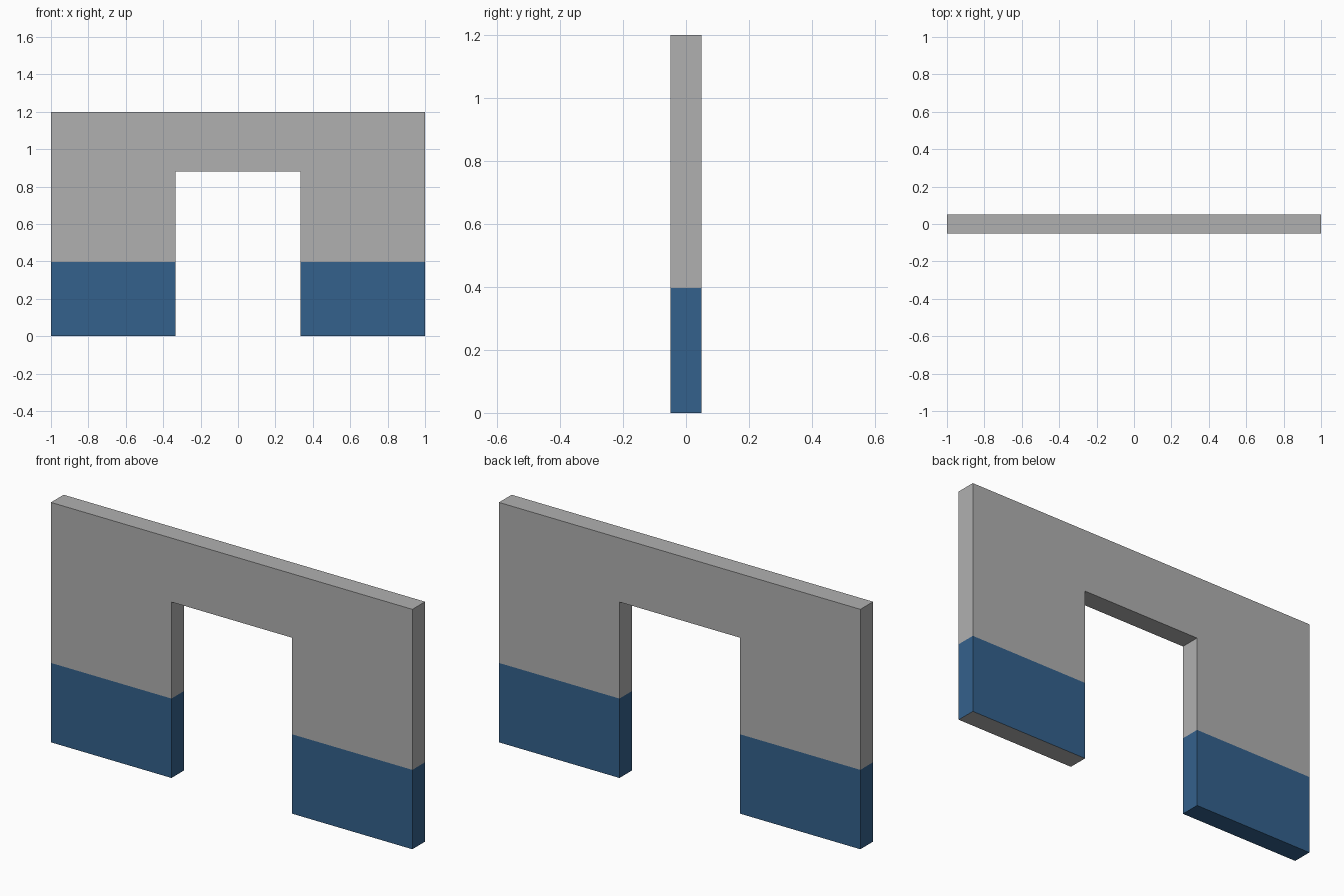
import bpy, bmesh
from mathutils import Vector

if "Cube" in bpy.data.objects:
    bpy.data.objects.remove(bpy.data.objects["Cube"])

HALF_W, HALF_T, HEIGHT = 1.0, 0.05, 1.2
DOOR_HALF, DOOR_H, PAINT_H = 0.333, 0.88, 0.397


def material(name, rgb):
    m = bpy.data.materials.new(name)
    m.diffuse_color = (*rgb, 1.0)
    m.use_nodes = True
    m.node_tree.nodes["Principled BSDF"].inputs["Base Color"].default_value = m.diffuse_color
    return m


# Wall outline with a doorway, mirrored from its right half
half = [(DOOR_HALF, DOOR_H), (DOOR_HALF, 0), (HALF_W, 0), (HALF_W, HEIGHT)]
outline = half + [(-x, z) for x, z in reversed(half)]

bm = bmesh.new()
face = bm.faces.new([bm.verts.new((x, -HALF_T, z)) for x, z in outline])
ext = bmesh.ops.extrude_face_region(bm, geom=[face])
bmesh.ops.translate(bm, vec=(0, 2 * HALF_T, 0),
                    verts=[v for v in ext["geom"] if isinstance(v, bmesh.types.BMVert)])

# Cut the faces along the top of the painted band
bmesh.ops.bisect_plane(bm, geom=bm.verts[:] + bm.edges[:] + bm.faces[:],
                       plane_co=(0, 0, PAINT_H), plane_no=(0, 0, 1))
bmesh.ops.recalc_face_normals(bm, faces=bm.faces[:])

# Blue below the band line; the sole of the right leg stays bare
for f in bm.faces:
    c = f.calc_center_median()
    bare_sole = c.z < 0.001 and c.x > 0
    f.material_index = int(c.z < PAINT_H and not bare_sole)

mesh = bpy.data.meshes.new("doorway_wall")
bm.to_mesh(mesh)
bm.free()
mesh.materials.append(material("plaster grey", (0.434, 0.434, 0.434)))
mesh.materials.append(material("band blue", (0.034, 0.120, 0.264)))
wall = bpy.data.objects.new("doorway_wall", mesh)
bpy.context.collection.objects.link(wall)
